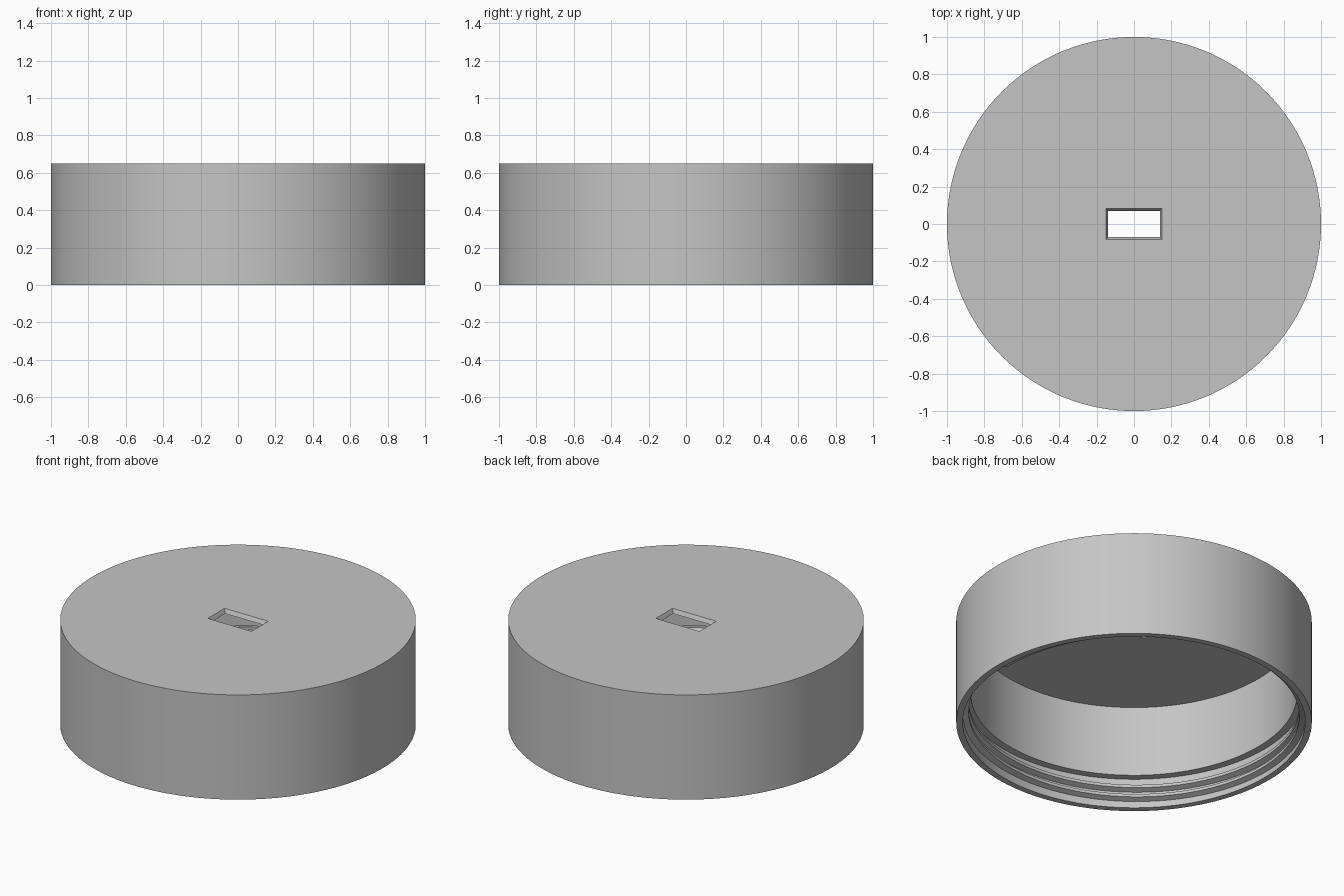
import bpy, bmesh
from math import cos, sin, pi, tau

if "Cube" in bpy.data.objects:
    bpy.data.objects.remove(bpy.data.objects["Cube"])

SEGMENTS = 128
HEIGHT = 0.65
CEILING = 0.625

grey = bpy.data.materials.new("light grey")
grey.use_nodes = True
colour = (0.56, 0.56, 0.56, 1)
grey.diffuse_color = colour
grey.node_tree.nodes["Principled BSDF"].inputs["Base Color"].default_value = colour


def finish(name, bm):
    """Turn a bmesh into a grey object."""
    bmesh.ops.recalc_face_normals(bm, faces=bm.faces)
    mesh = bpy.data.meshes.new(name)
    bm.to_mesh(mesh)
    bm.free()
    mesh.materials.append(grey)
    obj = bpy.data.objects.new(name, mesh)
    bpy.context.collection.objects.link(obj)
    return obj


def select(obj):
    bpy.ops.object.select_all(action="DESELECT")
    obj.select_set(True)
    bpy.context.view_layer.objects.active = obj


def sweep(bm, sections, closed):
    """Join consecutive cross-section loops with quads."""
    count = len(sections) if closed else len(sections) - 1
    for i in range(count):
        a, b = sections[i], sections[(i + 1) % len(sections)]
        for j in range(len(a)):
            k = (j + 1) % len(a)
            if closed and k == 0:
                continue
            bm.faces.new((a[j], a[k], b[k], b[j]))


# Cap shell: outer wall, recessed threaded mouth and narrower chamber
profile = [(1, HEIGHT), (1, 0), (0.963, 0), (0.963, 0.185),
           (0.918, 0.185), (0.918, CEILING)]
bm = bmesh.new()
rings = []
for i in range(SEGMENTS):
    a = tau * i / SEGMENTS
    rings.append([bm.verts.new((r * cos(a), r * sin(a), z)) for r, z in profile])
sweep(bm, rings, True)
bm.faces.new([ring[0] for ring in rings])
bm.faces.new([ring[-1] for ring in rings])
cap = finish("cap_shell", bm)

# Tapered rectangular slot through the top
bm = bmesh.new()
slot_rings = []
slope = 0.012 / (HEIGHT - CEILING)
for z in (CEILING - 0.02, HEIGHT + 0.02):
    grow = (z - HEIGHT) * slope
    x, y = 0.15 + grow, 0.082 + grow
    slot_rings.append([bm.verts.new((sx * x, sy * y, z))
                       for sx, sy in ((-1, -1), (1, -1), (1, 1), (-1, 1))])
sweep(bm, slot_rings, False)
for ring in slot_rings:
    bm.faces.new(ring)
cutter = finish("slot_cutter", bm)
cutter.hide_render = True

cut = cap.modifiers.new("slot", "BOOLEAN")
cut.operation = "DIFFERENCE"
cut.solver = "EXACT"
cut.object = cutter
select(cap)
bpy.ops.object.modifier_apply(modifier=cut.name)
bpy.data.objects.remove(cutter)
bpy.ops.object.shade_smooth_by_angle(angle=pi / 6)

# Internal screw thread: trapezoid ridge along a helix
PITCH, TURNS, START = 0.06, 2.4, 0.023
ridge = [(0.967, -0.022), (0.93, -0.009), (0.93, 0.009), (0.967, 0.022)]
bm = bmesh.new()
sections = []
for i in range(int(SEGMENTS * TURNS) + 1):
    a = tau * i / SEGMENTS
    lift = START + PITCH * i / SEGMENTS
    sections.append([bm.verts.new((r * cos(a), r * sin(a), z + lift))
                     for r, z in ridge])
sweep(bm, sections, False)
bm.faces.new(sections[0])
bm.faces.new(sections[-1])
thread = finish("screw_thread", bm)
select(thread)
bpy.ops.object.shade_smooth_by_angle(angle=pi / 6)
